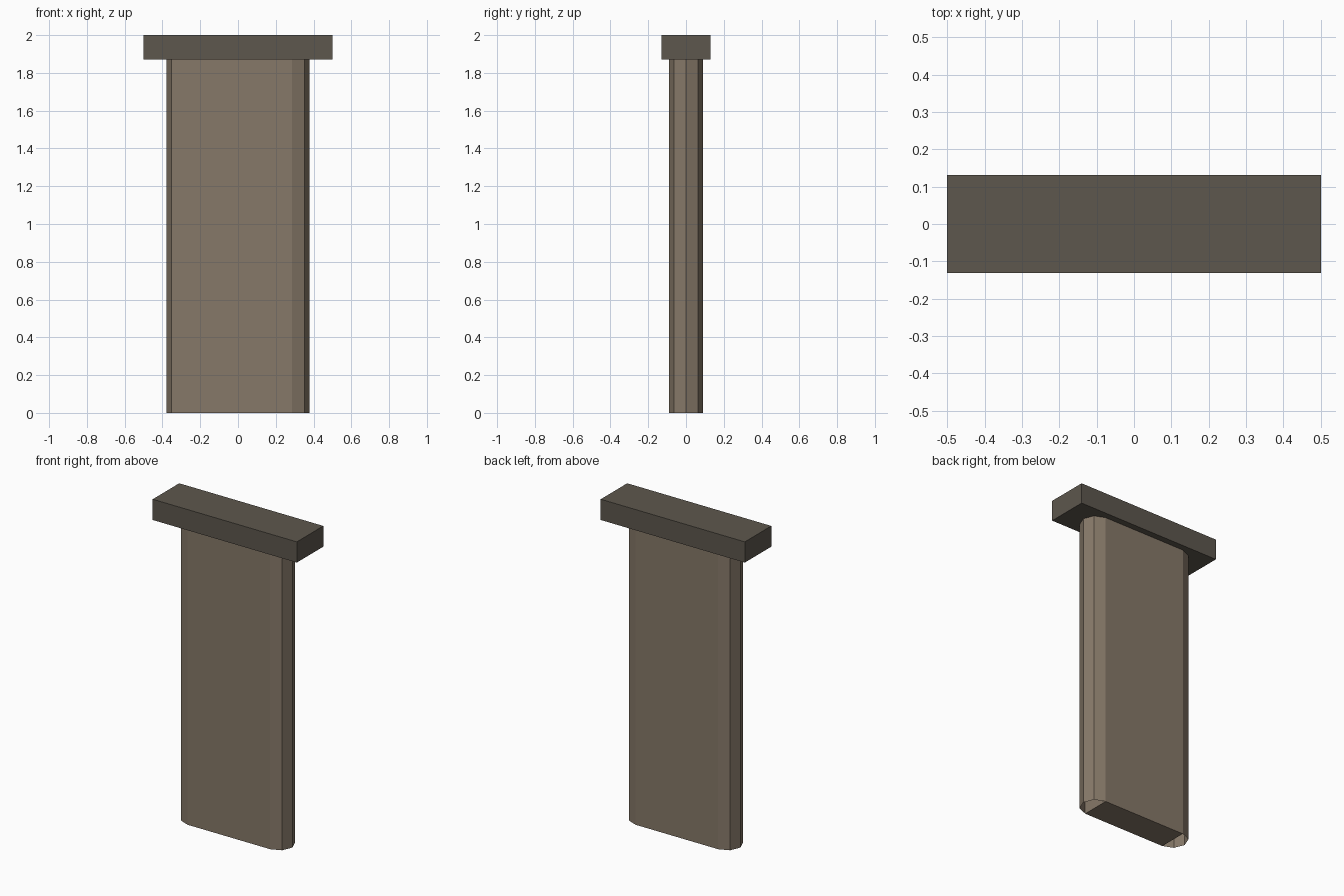
import bpy, bmesh, math
from mathutils import Matrix

if "Cube" in bpy.data.objects:
    bpy.data.objects.remove(bpy.data.objects["Cube"])


def material(name, rgb):
    m = bpy.data.materials.new(name)
    m.diffuse_color = (*rgb, 1)
    m.use_nodes = True
    m.node_tree.nodes["Principled BSDF"].inputs["Base Color"].default_value = m.diffuse_color
    return m


def finish(bm, name, mat):
    bmesh.ops.recalc_face_normals(bm, faces=bm.faces)
    me = bpy.data.meshes.new(name)
    bm.to_mesh(me)
    bm.free()
    me.materials.append(mat)
    ob = bpy.data.objects.new(name, me)
    bpy.context.collection.objects.link(ob)
    return ob


def box(name, size, z0, z1, mat):
    bm = bmesh.new()
    bmesh.ops.create_cube(bm, size=1)
    bmesh.ops.scale(bm, vec=(*size, z1 - z0), verts=bm.verts)
    bmesh.ops.translate(bm, vec=(0, 0, (z0 + z1) / 2), verts=bm.verts)
    return finish(bm, name, mat)


stone = material("stone", (0.24, 0.19, 0.14))
dark_stone = material("dark_stone", (0.11, 0.095, 0.075))

R, CX, TOP = 0.091, 0.287, 1.87

# Flat wall between the rounded ends
box("pillar_wall", (2 * CX, 2 * R), 0, TOP, stone)

# Eight-sided open tubes rounding off both ends
for side, label in ((-1, "left"), (1, "right")):
    bm = bmesh.new()
    bmesh.ops.create_cone(bm, cap_ends=False, segments=8, radius1=R, radius2=R, depth=TOP,
                          matrix=Matrix.Translation((side * CX, 0, TOP / 2)))
    finish(bm, f"{label}_round_end", stone)

# Overhanging cap slab
box("cap_slab", (1.0, 0.262), TOP, 2.0, dark_stone)
